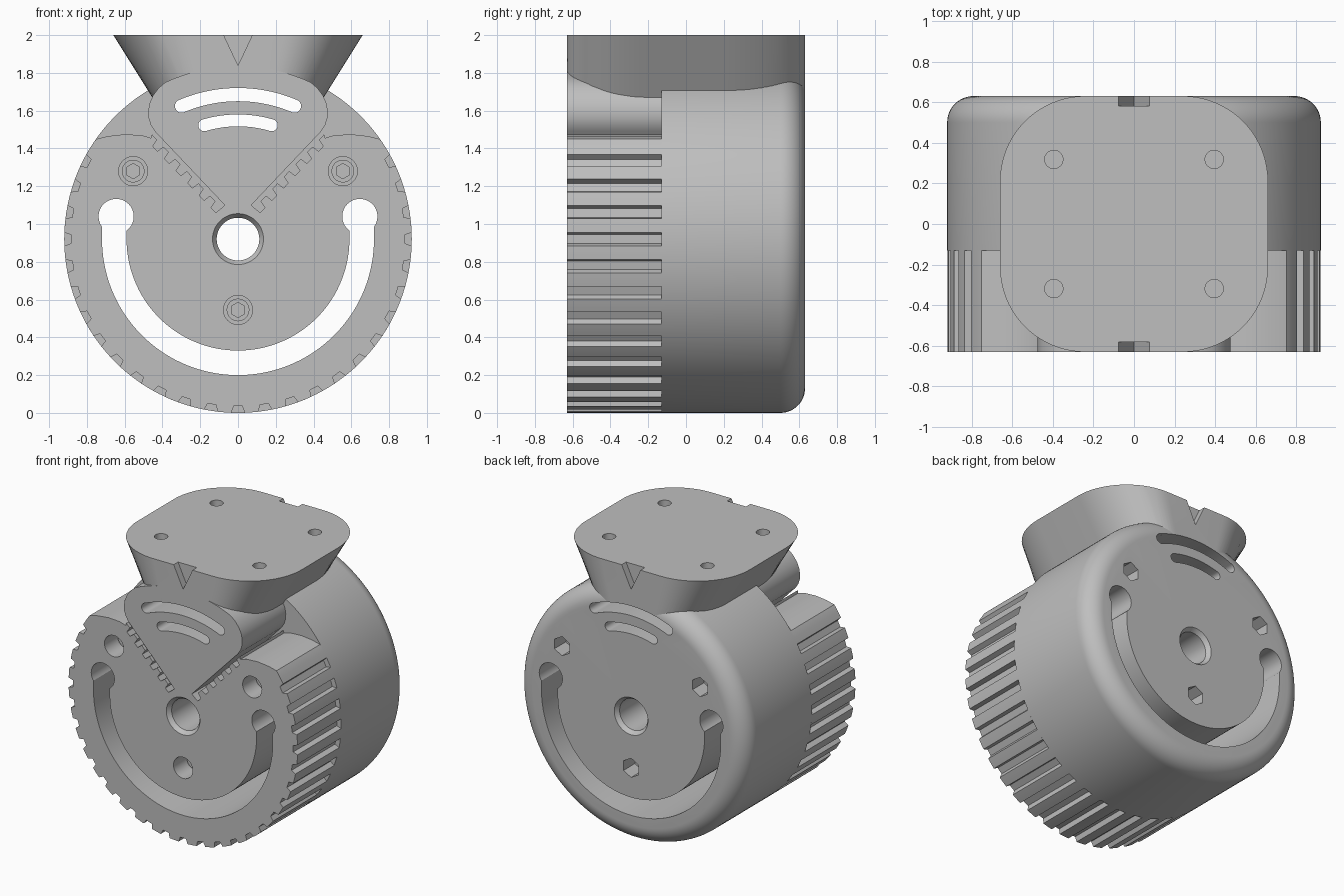
import bpy, bmesh
from math import sin, cos, pi, radians, sqrt
from mathutils import Vector

cube = bpy.data.objects.get("Cube")
if cube:
    bpy.data.objects.remove(cube)

grey = bpy.data.materials.new("plain_grey")
grey.use_nodes = True
COLOUR = (0.52, 0.52, 0.52, 1)
grey.diffuse_color = COLOUR
grey.node_tree.nodes["Principled BSDF"].inputs["Base Color"].default_value = COLOUR

R, CZ = 0.92, 0.92            # drum radius and axis height
FRONT, STEP, BACK = -0.63, -0.13, 0.63


def finish(name, bm):
    bmesh.ops.recalc_face_normals(bm, faces=bm.faces)
    mesh = bpy.data.meshes.new(name)
    bm.to_mesh(mesh)
    bm.free()
    mesh.materials.append(grey)
    obj = bpy.data.objects.new(name, mesh)
    bpy.context.scene.collection.objects.link(obj)
    return obj


def loft(name, rings):
    """Solid through closed rings of equal point count, capped at both ends."""
    bm = bmesh.new()
    loops = [[bm.verts.new(p) for p in ring] for ring in rings]
    n = len(loops[0])
    for a, b in zip(loops, loops[1:]):
        for i in range(n):
            j = (i + 1) % n
            bm.faces.new((a[i], a[j], b[j], b[i]))
    bm.faces.new(loops[0])
    bm.faces.new(loops[-1])
    return finish(name, bm)


def prism(name, outline, y0, y1):
    return loft(name, [[(x, y, z) for x, z in outline] for y in (y0, y1)])


def arc(r, a0, a1, n, cx=0, cz=CZ):
    angles = [radians(a0 + (a1 - a0) * i / n) for i in range(n + 1)]
    return [(cx + r * cos(a), cz + r * sin(a)) for a in angles]


def circle(r, cx=0, cz=CZ, n=48, turn=0):
    return arc(r, turn, turn + 360, n, cx, cz)[:-1]


def turned(name, profile, n=48):
    """Round solid on the main axis from (radius, y) pairs."""
    return loft(name, [[(x, y, z) for x, z in circle(r, n=n)] for r, y in profile])


def arc_slot(r0, r1, half):
    """Curved slot with round ends, centred over the axis."""
    mid, w = (r0 + r1) / 2, (r1 - r0) / 2
    lo, hi = 90 - half, 90 + half
    pts = arc(r1, lo, hi, 32)
    x, z = arc(mid, hi, hi, 1)[0]
    pts += arc(w, hi, hi + 180, 12, x, z)[1:-1]
    pts += arc(r0, hi, lo, 32)
    x, z = arc(mid, lo, lo, 1)[0]
    pts += arc(w, lo + 180, lo + 360, 12, x, z)[1:-1]
    return pts


# Drum with a rounded rear rim
fillet = 0.13
rim = [(R - fillet + fillet * cos(i * pi / 24), BACK - fillet + fillet * sin(i * pi / 24))
       for i in range(13)]
drum = turned("rear_drum", [(R, STEP)] + rim, 160)

# Toothed front block: right half of the outline, then mirrored
half = []
for k in range(14):
    a = -90 + 9 * k
    if k:
        half += arc(R, a - 6.8, a - 2.2, 3)
        half += arc(R - 0.035, a - 1.5, a - 1.5, 1)[:1]
    half += arc(R - 0.035, a + 1.5, a + 1.5, 1)[:1]
    half += arc(R, a + 2.2, a + 2.2, 1)[:1]
half += arc(R, 30, 34, 2)
half += [(0.75, 1.45), (0.69, 1.465), (0.6, 1.475), (0.51, 1.47), (0.46, 1.455)]

# Stepped rack beside the wedge, running down toward the axis
low, high = Vector((0.07, 1.1)), Vector((0.44, 1.49))
along = (high - low).normalized()
out = Vector((along.y, -along.x))
pitch = (high - low).length / 6
for k in range(6, 0, -1):
    for t, d in ((0, 0.022), (0.45, 0.022), (0.55, 0.062), (0.95, 0.062)):
        p = low + along * (k - t) * pitch + out * d
        half.append(tuple(p))
half.append(tuple(low + out * 0.022))

# Wedge side, rounded shoulder and crown
half += [tuple(low), tuple(high), (0.462, 1.525), (0.473, 1.56), (0.475, 1.6), (0.468, 1.64),
         (0.45, 1.68), (0.42, 1.72), (0.385, 1.75), (0.34, 1.77)]
half += arc(R - 0.005, 70, 88, 12)
block = prism("toothed_front", half + [(-x, z) for x, z in reversed(half)], FRONT, STEP)


# Mount: rounded square plate narrowing sideways on the way down
def plate(z, width, depth=0.63, rx=0.66, corner=0.42):
    ring = []
    for i, (sx, sy) in enumerate(((1, 1), (-1, 1), (-1, -1), (1, -1))):
        for x, y in arc(corner, 90 * i, 90 * i + 90, 20, sx * (rx - corner), sy * (depth - corner)):
            ring.append((x * width / rx, y, z))
    return ring


mount = loft("top_mount", [plate(1.6, 0.41), plate(2.0, 0.66)])

# Cutters that pass through every part
through = [prism("cutter", arc_slot(0.73, 0.80, 23), -1, 1),
           prism("cutter", arc_slot(0.597, 0.66, 16.5), -1, 1),
           turned("cutter", [(0.235, -0.73), (0.135, FRONT), (0.113, -0.6), (0.113, 0.6),
                             (0.135, BACK), (0.235, 0.73)])]
u_slot = [(0.72, 1.04)] + arc(0.72, 0, -180, 72) + [(-0.72, 1.04), (-0.59, 1.04)]
u_slot += arc(0.59, -180, 0, 72) + [(0.59, 1.04)]
through.append(prism("cutter", u_slot, -1, 1))
for s in (-1, 1):
    through.append(prism("cutter", circle(0.093, s * 0.645, 1.04), -1.1, 1.1))

# Bolt wells in front, hexagonal nut pockets behind
bolts = [(-0.555, 1.28), (0.555, 1.28), (0, 0.545)]
wells = [prism("cutter", circle(0.077, x, z), -1, -0.4) for x, z in bolts]
pockets = [prism("cutter", circle(0.07, x, z, 6, 30), 0.5, 1) for x, z in bolts]

# Pointer notches and plate holes in the mount
marks = []
for s in (-1, 1):
    marks.append(prism("cutter", [(-0.085, 2.02), (0.085, 2.02), (0, 1.84)], s * 0.58, s * 0.7))
    for t in (-1, 1):
        rings = [[(s * 0.395 + x, t * 0.318 + y, z) for x, y in circle(0.045, 0, 0, 32)]
                 for z in (1.86, 2.1)]
        marks.append(loft("cutter", rings))


def cut(obj, cutters):
    for c in cutters:
        mod = obj.modifiers.new("cut", 'BOOLEAN')
        mod.operation, mod.solver, mod.object = 'DIFFERENCE', 'EXACT', c
    bpy.context.view_layer.update()
    graph = bpy.context.evaluated_depsgraph_get()
    mesh = bpy.data.meshes.new_from_object(obj.evaluated_get(graph))
    obj.modifiers.clear()
    obj.data = mesh


cut(drum, through + pockets)
cut(block, through + wells)
cut(mount, through[:2] + marks)
for c in through + wells + pockets + marks:
    bpy.data.objects.remove(c)

# Socket-head bolts seated in the wells
heads = []
for i, (x, z) in enumerate(bolts):
    head = prism("bolt_head_%d" % (i + 1), circle(0.06, x, z), -0.5, -0.39)
    socket = prism("cutter", circle(0.04, x, z, 6, 30), -0.6, -0.44)
    cut(head, [socket])
    bpy.data.objects.remove(socket)
    heads.append(head)

# Smooth curved surfaces, keep edges crisp
bpy.ops.object.select_all(action='DESELECT')
for obj in [drum, block, mount] + heads:
    obj.select_set(True)
    bpy.context.view_layer.objects.active = obj
bpy.ops.object.shade_smooth_by_angle(angle=radians(25))
